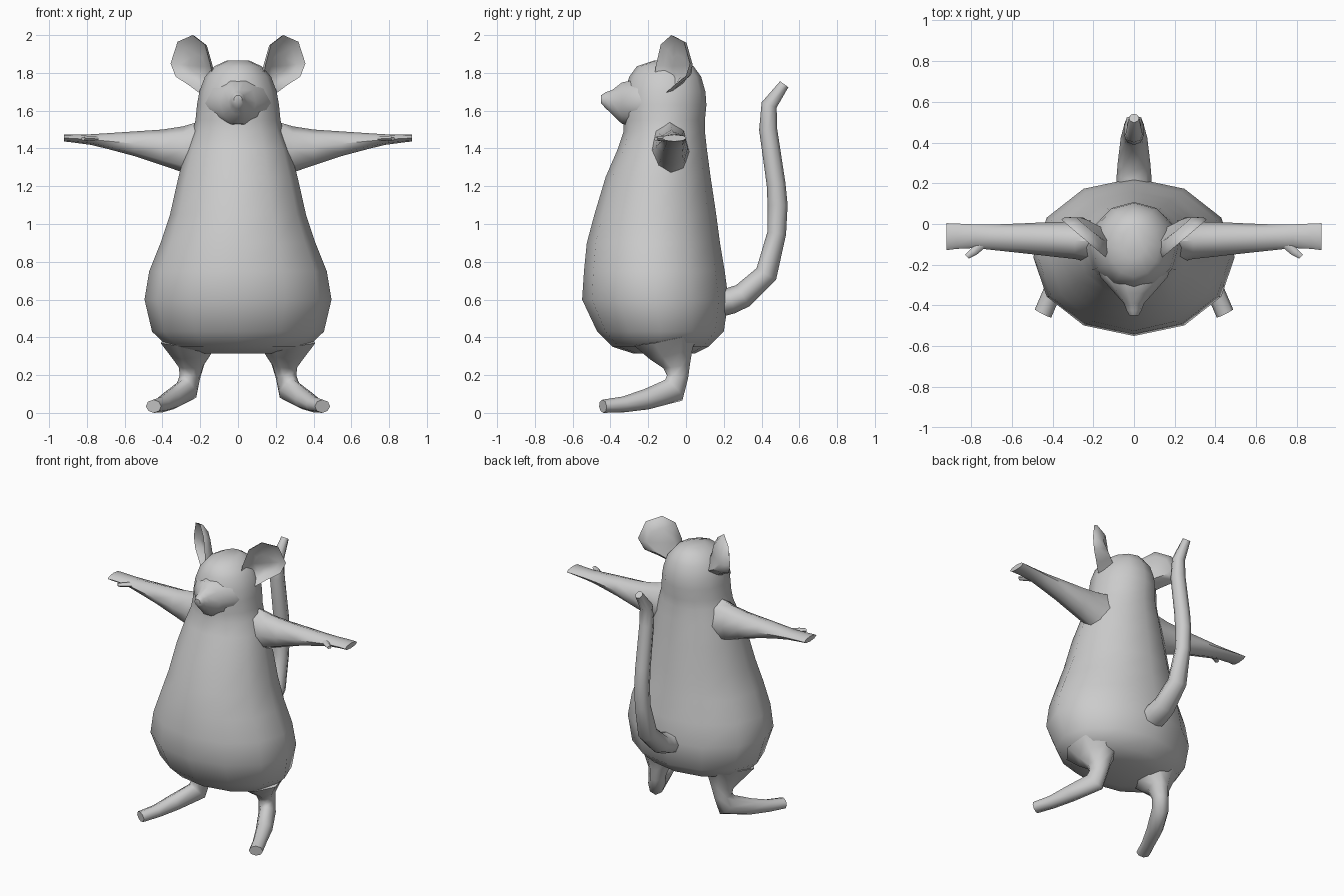
import bpy, bmesh, math
from mathutils import Vector


def finish(name, bm, mirror=False):
    bmesh.ops.recalc_face_normals(bm, faces=bm.faces)
    for v in bm.verts:
        v.co.z = max(v.co.z, 0)
    mesh = bpy.data.meshes.new(name)
    bm.to_mesh(mesh)
    bm.free()
    ob = bpy.data.objects.new(name, mesh)
    bpy.context.collection.objects.link(ob)
    if mirror:
        mod = ob.modifiers.new("mirror", 'MIRROR')
        mod.use_clip = False
        mod.use_mirror_merge = False
    return ob


def bridge(bm, a, b):
    n = len(a)
    for i in range(n):
        bm.faces.new((a[i], a[(i + 1) % n], b[(i + 1) % n], b[i]))


def tube(name, path, side, sides, axis=None, mirror=False):
    """Loft elliptical rings; path rows are (x, y, z, radius along side, other radius)."""
    bm = bmesh.new()
    side = Vector(side).normalized()
    pts = [Vector(p[:3]) for p in path]
    rings = []
    for i, p in enumerate(path):
        if axis:
            t = Vector(axis)
        else:
            t = Vector((0, 0, 0))
            if i > 0:
                t += (pts[i] - pts[i - 1]).normalized()
            if i < len(pts) - 1:
                t += (pts[i + 1] - pts[i]).normalized()
        other = t.cross(side).normalized()
        ring = []
        for k in range(sides):
            a = 2 * math.pi * k / sides
            ring.append(bm.verts.new(pts[i] + side * p[3] * math.cos(a) + other * p[4] * math.sin(a)))
        rings.append(ring)
    for a, b in zip(rings, rings[1:]):
        bridge(bm, a, b)
    bm.faces.new(rings[0])
    bm.faces.new(rings[-1])
    return finish(name, bm, mirror)


# Body and head: (z, half width, front y, back y)
profile = [
    (0.315, 0.20, -0.28, 0.05), (0.35, 0.37, -0.39, 0.12), (0.43, 0.455, -0.47, 0.20),
    (0.60, 0.495, -0.55, 0.225), (0.75, 0.47, -0.54, 0.205), (0.90, 0.41, -0.525, 0.18),
    (1.05, 0.36, -0.485, 0.16), (1.25, 0.315, -0.425, 0.13), (1.40, 0.275, -0.36, 0.11),
    (1.49, 0.24, -0.33, 0.10), (1.55, 0.225, -0.33, 0.10), (1.63, 0.217, -0.33, 0.108),
    (1.70, 0.205, -0.325, 0.103), (1.78, 0.175, -0.30, 0.08), (1.835, 0.125, -0.26, 0.04),
    (1.865, 0.06, -0.17, -0.01)]
tube("body_and_head", [(0, (f + b) / 2, z, w, (b - f) / 2) for z, w, f, b in profile],
     (1, 0, 0), 12, axis=(0, 0, 1))

# Snout
tube("snout", [(0, -0.16, 1.64, 0.20, 0.13), (0, -0.26, 1.64, 0.165, 0.13),
               (0, -0.34, 1.64, 0.095, 0.115), (0, -0.39, 1.645, 0.05, 0.068),
               (0, -0.425, 1.655, 0.037, 0.045), (0, -0.45, 1.66, 0.022, 0.022)],
     (1, 0, 0), 10, axis=(0, -1, 0))

# Arms with flat hands
tube("arm", [(0.18, -0.09, 1.38, 0.11, 0.17), (0.29, -0.08, 1.395, 0.092, 0.122),
             (0.40, -0.075, 1.405, 0.085, 0.095), (0.55, -0.07, 1.425, 0.073, 0.065),
             (0.70, -0.065, 1.44, 0.062, 0.04), (0.78, -0.06, 1.447, 0.058, 0.028),
             (0.87, -0.06, 1.453, 0.062, 0.022), (0.92, -0.062, 1.455, 0.066, 0.018)],
     (0, 1, 0), 8, axis=(1, 0, 0), mirror=True)
tube("thumb", [(0.745, -0.095, 1.45, 0.025, 0.015), (0.785, -0.135, 1.452, 0.02, 0.014),
               (0.82, -0.16, 1.452, 0.014, 0.01)],
     (0.7, 0.7, 0), 6, mirror=True)

# Legs running into long turned-out feet
tube("leg", [(0.24, -0.10, 0.40, 0.17, 0.20), (0.24, -0.08, 0.32, 0.115, 0.13),
             (0.245, -0.05, 0.25, 0.068, 0.08), (0.255, -0.045, 0.19, 0.055, 0.062),
             (0.272, -0.065, 0.12, 0.055, 0.075), (0.35, -0.21, 0.072, 0.053, 0.055),
             (0.40, -0.33, 0.045, 0.045, 0.042), (0.447, -0.44, 0.035, 0.045, 0.035)],
     (0.894, 0.447, 0), 8, mirror=True)

# Tail
tube("tail", [(0, 0.15, 0.58, 0.09, 0.08), (0, 0.24, 0.595, 0.085, 0.07),
              (0, 0.30, 0.62, 0.08, 0.066), (0, 0.425, 0.735, 0.065, 0.06),
              (0, 0.48, 0.95, 0.05, 0.05), (0, 0.485, 1.10, 0.05, 0.053),
              (0, 0.477, 1.21, 0.05, 0.05), (0, 0.435, 1.50, 0.048, 0.048),
              (0, 0.44, 1.63, 0.042, 0.042), (0, 0.52, 1.74, 0.025, 0.027)],
     (1, 0, 0), 8)

# Ears: cupped discs facing forward and outward
outline = [(0.13, 1.74), (0.145, 1.84), (0.175, 1.95), (0.24, 2.0), (0.32, 1.965),
           (0.357, 1.85), (0.33, 1.78), (0.26, 1.735), (0.20, 1.69)]
back = Vector((-0.62, 0.78, 0))
mid = Vector((0.235, -0.07, 1.83))
bm = bmesh.new()


def ear_ring(scale, depth):
    ring = []
    for x, z in outline:
        rim = Vector((x, -0.155 + (x - 0.15) * 0.85, z))
        low = max(0, (1.86 - z) / 0.17)
        ring.append(bm.verts.new(mid + (rim - mid) * scale + back * depth * (1 + 0.9 * low)))
    return ring


rings = [ear_ring(0.4, 0.035), ear_ring(0.75, 0.025), ear_ring(1.0, 0.0),
         ear_ring(0.96, 0.02), ear_ring(0.65, 0.052)]
for a, b in zip(rings, rings[1:]):
    bridge(bm, a, b)
bm.faces.new(rings[0])
bm.faces.new(rings[-1])
finish("ear", bm, mirror=True)

# Smooth shading with crisp caps
for ob in bpy.context.collection.objects:
    ob.select_set(True)
    bpy.context.view_layer.objects.active = ob
bpy.ops.object.shade_smooth_by_angle(angle=math.radians(55))
